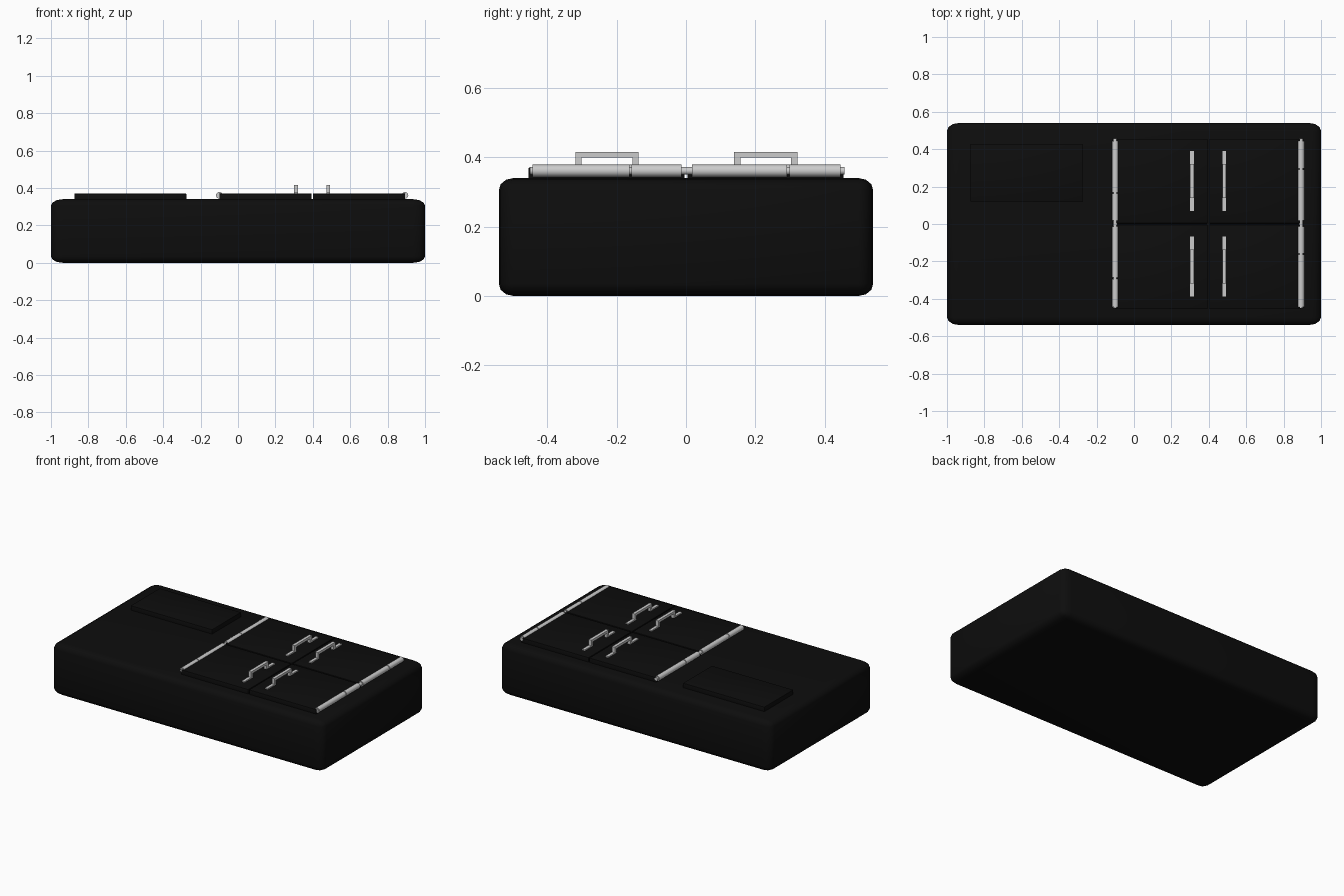
import bpy, bmesh, math
from mathutils import Matrix

if "Cube" in bpy.data.objects:
    bpy.data.objects.remove(bpy.data.objects["Cube"])

black = bpy.data.materials.new("black_paint")
black.diffuse_color = (0.004, 0.004, 0.004, 1)
black.use_nodes = True
black.node_tree.nodes["Principled BSDF"].inputs["Base Color"].default_value = black.diffuse_color


def finish(name, bm, mat=None, smooth=False):
    bmesh.ops.recalc_face_normals(bm, faces=bm.faces)
    me = bpy.data.meshes.new(name)
    bm.to_mesh(me)
    bm.free()
    ob = bpy.data.objects.new(name, me)
    bpy.context.collection.objects.link(ob)
    if mat:
        me.materials.append(mat)
    if smooth:
        bpy.ops.object.select_all(action='DESELECT')
        ob.select_set(True)
        bpy.context.view_layer.objects.active = ob
        bpy.ops.object.shade_smooth_by_angle(angle=math.radians(40))
    return ob


def box(name, x, y, z, mat=None, bevel=0, segs=2, stretch=(1, 1, 1)):
    """Box from min/max ranges; stretch widens the bevel along an axis."""
    bm = bmesh.new()
    bmesh.ops.create_cube(bm, size=1)
    size = [r[1] - r[0] for r in (x, y, z)]
    bmesh.ops.scale(bm, vec=[s / k for s, k in zip(size, stretch)], verts=bm.verts)
    if bevel:
        bmesh.ops.bevel(bm, geom=bm.edges[:], offset=bevel, segments=segs,
                        profile=0.5, affect='EDGES')
    bmesh.ops.scale(bm, vec=stretch, verts=bm.verts)
    bmesh.ops.translate(bm, vec=[sum(r) / 2 for r in (x, y, z)], verts=bm.verts)
    return finish(name, bm, mat, smooth=bevel > 0)


def rod(name, x, y0, y1, z, r):
    """Cylinder lying along y."""
    bm = bmesh.new()
    m = Matrix.Translation((x, (y0 + y1) / 2, z)) @ Matrix.Rotation(math.pi / 2, 4, 'X')
    bmesh.ops.create_cone(bm, cap_ends=True, segments=24, radius1=r, radius2=r,
                          depth=y1 - y0, matrix=m)
    return finish(name, bm, smooth=True)


def handle(name, x, yc):
    """Hat-shaped square bar with flat feet, extruded across x."""
    half = [(-0.16, 0.36), (-0.16, 0.378), (-0.091, 0.378), (-0.091, 0.415)]
    inner = [(0.073, 0.36), (0.073, 0.399), (-0.073, 0.399), (-0.073, 0.36)]
    outline = half + [(-y, z) for y, z in reversed(half)] + inner
    bm = bmesh.new()
    face = bm.faces.new([bm.verts.new((x - 0.01, yc + y, z)) for y, z in outline])
    ext = bmesh.ops.extrude_face_region(bm, geom=[face])
    bmesh.ops.translate(bm, vec=(0.02, 0, 0),
                        verts=[v for v in ext['geom'] if isinstance(v, bmesh.types.BMVert)])
    return finish(name, bm)


# main case and raised plate
box("body", (-1, 1), (-0.54, 0.54), (0, 0.34), black, 0.035, 3, (1.8, 1.2, 1))
box("raised_plate", (-0.875, -0.275), (0.12, 0.425), (0.33, 0.37), black, 0.004)

# four doors with a handle each
for i, (xr, hx) in enumerate((((-0.1, 0.394), 0.31), ((0.4, 0.893), 0.482))):
    for j, (yr, hy) in enumerate((((-0.455, -0.004), -0.228), ((0.004, 0.455), 0.23))):
        box(f"door_{i}{j}", xr, yr, (0.33, 0.37), black, 0.003)
        handle(f"handle_{i}{j}", hx, hy)

# hinges: thin pins carrying thick knuckles
for side, x, knuckles in (
        ("left", -0.1, ((-0.443, -0.293), (-0.287, -0.013), (0.018, 0.162), (0.168, 0.445))),
        ("right", 0.893, ((-0.443, -0.163), (-0.157, -0.013), (0.018, 0.292), (0.298, 0.445)))):
    rod(f"hinge_pin_{side}", x, -0.45, 0.457, 0.361, 0.011)
    for k, (a, b) in enumerate(knuckles):
        rod(f"hinge_knuckle_{side}_{k}", x, a, b, 0.361, 0.0175)
